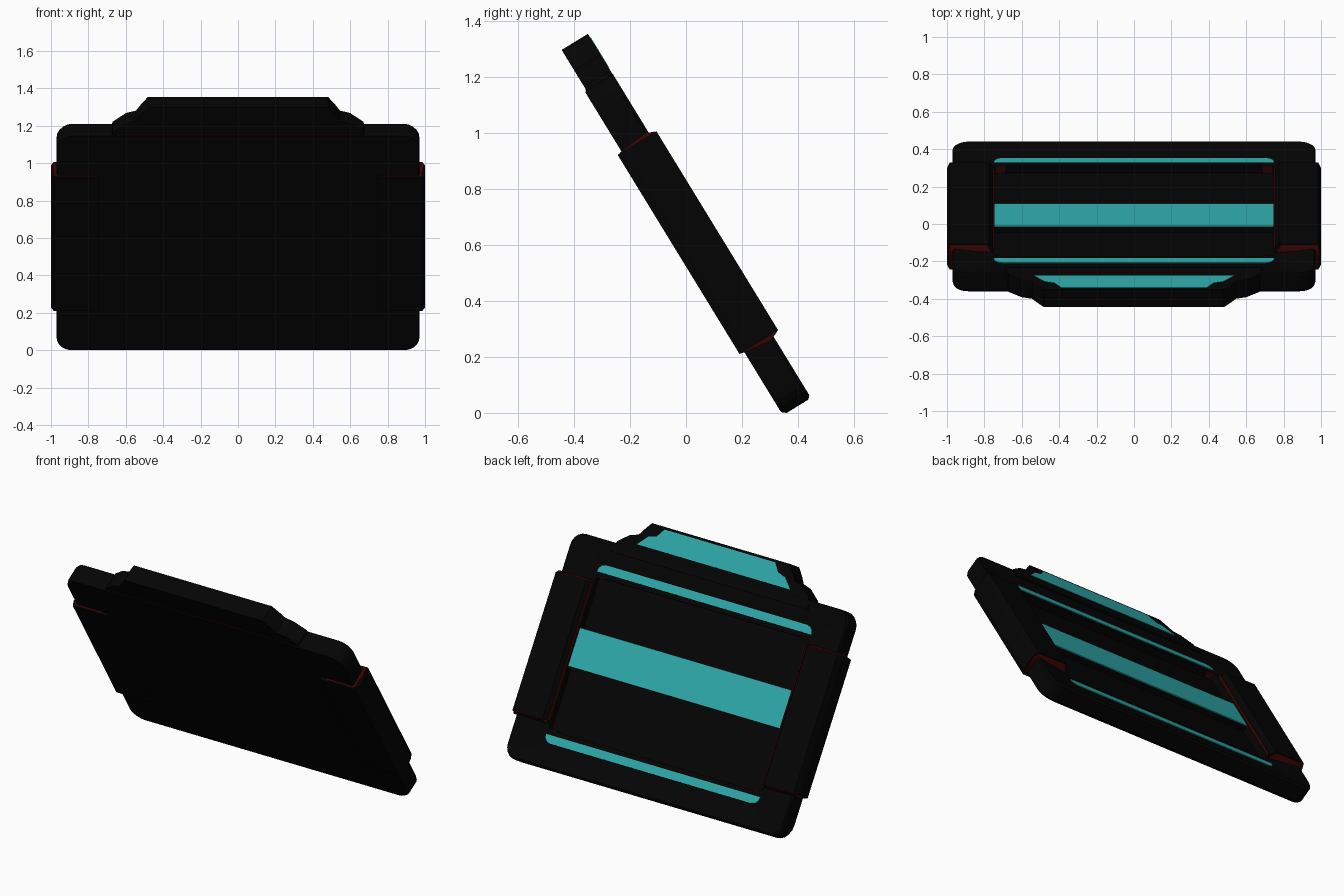
import bpy, bmesh, math
from mathutils import Vector

if "Cube" in bpy.data.objects:
    bpy.data.objects.remove(bpy.data.objects["Cube"])

# Tilted frame: x across, v up the slab, w towards the back
V = Vector((0, -0.522, 0.853))
W = Vector((0, 0.853, 0.522))
ORIGIN = Vector((0, 0, 0.6))


def place(x, v, w):
    return ORIGIN + Vector((x, 0, 0)) + V * v + W * w


def material(name, rgb):
    m = bpy.data.materials.new(name)
    m.diffuse_color = (*rgb, 1)
    m.use_nodes = True
    m.node_tree.nodes["Principled BSDF"].inputs["Base Color"].default_value = m.diffuse_color
    return m


BLACK = material("matte black", (0.0012, 0.0012, 0.0012))
CYAN = material("teal", (0.028, 0.40, 0.405))
RED = material("dark red", (0.04, 0.0012, 0.0015))


def rounded(x0, x1, v0, v1, r, n=5):
    """Outline of a rounded rectangle."""
    pts = []
    for i, (cx, cv) in enumerate([(x1 - r, v1 - r), (x0 + r, v1 - r),
                                  (x0 + r, v0 + r), (x1 - r, v0 + r)]):
        for k in range(n + 1):
            a = math.pi / 2 * (i + k / n)
            pts.append((cx + r * math.cos(a), cv + r * math.sin(a)))
    return pts


def loft(name, rings, mat):
    """Skin a list of (outline, w) rings and cap both ends."""
    bm = bmesh.new()
    loops = [[bm.verts.new(place(x, v, w)) for x, v in pts] for pts, w in rings]
    for a, b in zip(loops, loops[1:]):
        for i in range(len(a)):
            j = (i + 1) % len(a)
            bm.faces.new((a[i], a[j], b[j], b[i]))
    bm.faces.new(loops[0])
    bm.faces.new(loops[-1])
    bmesh.ops.recalc_face_normals(bm, faces=bm.faces[:])
    me = bpy.data.meshes.new(name)
    bm.to_mesh(me)
    bm.free()
    me.materials.append(mat)
    ob = bpy.data.objects.new(name, me)
    bpy.context.collection.objects.link(ob)
    return ob


def prism(name, pts, w0, w1, mat):
    return loft(name, [(pts, w0), (pts, w1)], mat)


def box(x0, x1, v0, v1):
    return [(x0, v0), (x1, v0), (x1, v1), (x0, v1)]


def mirrored(half):
    """Close a right-hand half outline across x = 0."""
    return half + [(-x, v) for x, v in reversed(half)]


# Main slab: back dishes gently in from a raised rim to a deeper well
front = rounded(-0.966, 0.966, -0.689, 0.650, 0.08)
outer = rounded(-0.97, 0.97, -0.702, 0.656, 0.08)
rim = rounded(-0.962, 0.962, -0.69, 0.654, 0.075)
dish = rounded(-0.76, 0.76, -0.565, 0.525, 0.05)
well = rounded(-0.752, 0.752, -0.48, 0.44, 0.03)
loft("slab", [(front, -0.024), (outer, -0.008), (outer, 0.083), (rim, 0.094),
              (dish, 0.07), (well, 0.07), (well, 0.025)], BLACK)

# Raised cross bar with a teal face
prism("cross_bar", box(-0.752, 0.752, -0.099, 0.132), 0.02, 0.062, BLACK)
prism("cross_bar_face", box(-0.752, 0.752, -0.099, 0.132), 0.062, 0.067, CYAN)

# Teal stripes along the upper and lower edges of the dish
for name, edge, s in (("upper_stripe", 0.517, 1), ("lower_stripe", -0.556, -1)):
    half = [(0.75, edge - s * 0.048), (0.745, edge - s * 0.025),
            (0.73, edge - s * 0.008), (0.705, edge)]
    prism(name, mirrored(half), 0.068, 0.074, CYAN)

# Stepped top tab, its teal face and the thin red seam along its foot
prism("top_tab", mirrored([(0.69, 0.60), (0.67, 0.668), (0.60, 0.722),
                           (0.545, 0.738), (0.52, 0.775), (0.482, 0.823)]),
      -0.017, 0.093, BLACK)
prism("top_tab_face", mirrored([(0.537, 0.682), (0.479, 0.742), (0.425, 0.757),
                                (0.388, 0.808)]), 0.088, 0.095, CYAN)
prism("tab_seam", box(-0.65, 0.65, 0.64, 0.658), -0.019, 0.0, RED)

# Side grips with red liners showing at the ends and inner seams
for side, s in (("right", 1), ("left", -1)):
    def span(a, b, v0, v1):
        return box(min(s * a, s * b), max(s * a, s * b), v0, v1)
    wide = span(0.75, 1.0, -0.435, 0.399)
    slim = span(0.745, 0.985, -0.435, 0.399)
    back = span(0.775, 0.985, -0.435, 0.399)
    loft(side + "_grip", [(slim, -0.042), (wide, -0.01), (wide, 0.085),
                          (back, 0.12)], BLACK)
    core = span(0.785, 0.982, -0.437, 0.401)
    tip = span(0.765, 0.992, -0.450, 0.413)
    loft(side + "_liner", [(core, -0.034), (tip, 0.06), (tip, 0.082),
                           (core, 0.114)], RED)
    prism(side + "_seam", span(0.746, 0.756, -0.434, 0.398), 0.08, 0.092, RED)
    # red corner plates on the end walls of the well
    prism(side + "_lower_corner", span(0.69, 0.75, -0.482, -0.475), 0.03, 0.069, RED)
    prism(side + "_upper_corner", span(0.69, 0.75, 0.435, 0.442), 0.03, 0.069, RED)

# Stand the model on the ground
low = min(v.co.z for o in bpy.data.objects for v in o.data.vertices)
for o in bpy.data.objects:
    for v in o.data.vertices:
        v.co.z -= low
